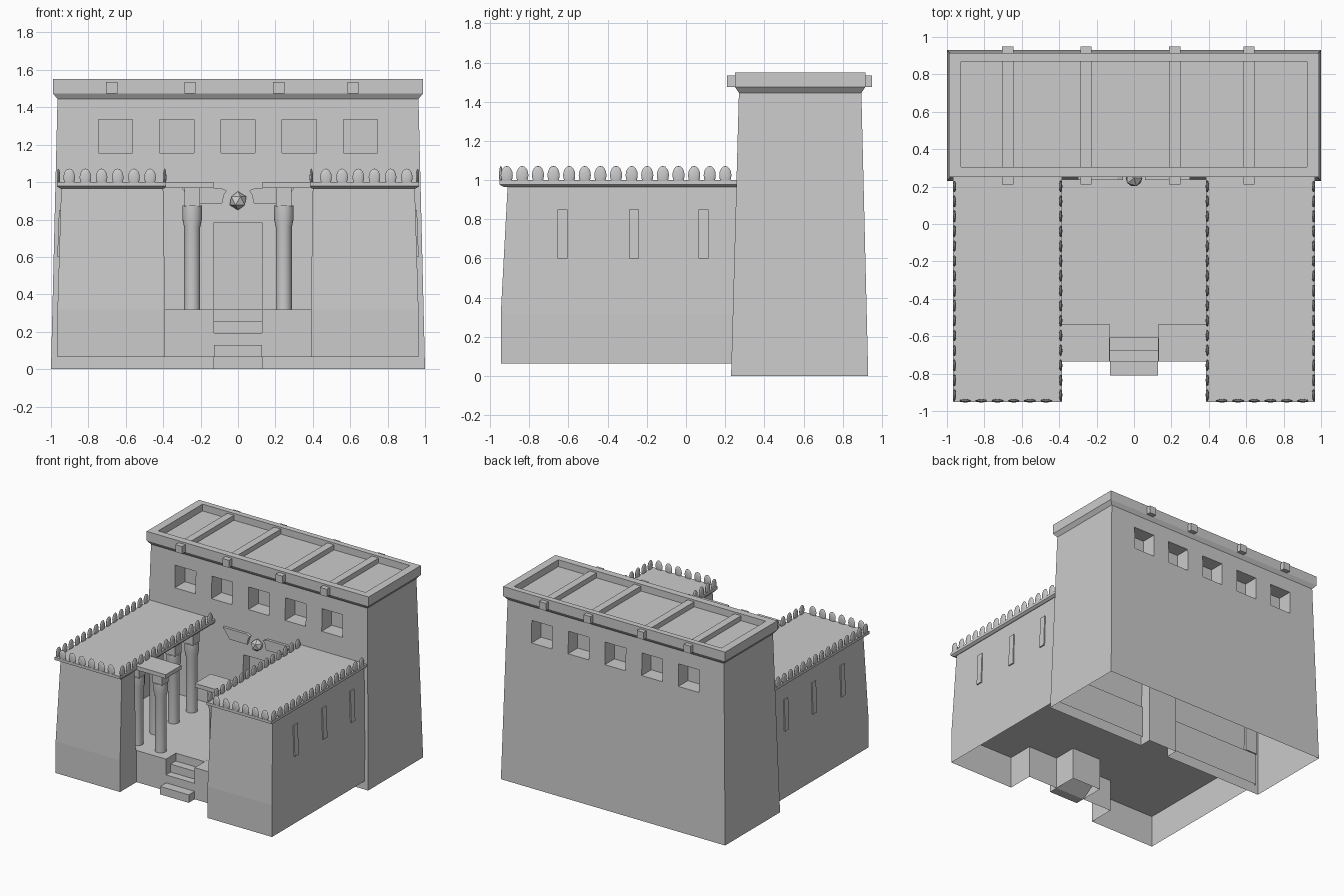
import bpy, bmesh, math
from mathutils import Matrix

if "Cube" in bpy.data.objects:
    bpy.data.objects.remove(bpy.data.objects["Cube"])


def finish(name, bm, smooth=False):
    bmesh.ops.recalc_face_normals(bm, faces=bm.faces)
    me = bpy.data.meshes.new(name)
    bm.to_mesh(me)
    bm.free()
    ob = bpy.data.objects.new(name, me)
    bpy.context.collection.objects.link(ob)
    if smooth:
        bpy.ops.object.select_all(action='DESELECT')
        ob.select_set(True)
        bpy.context.view_layer.objects.active = ob
        bpy.ops.object.shade_smooth_by_angle(angle=math.radians(40))
    return ob


def add_loft(bm, rings):
    """Rectangular rings (x0, x1, y0, y1, z), capped at both ends."""
    loops = [[bm.verts.new(p) for p in ((a, c, z), (b, c, z), (b, d, z), (a, d, z))]
             for a, b, c, d, z in rings]
    for lo, hi in zip(loops, loops[1:]):
        for i in range(4):
            j = (i + 1) % 4
            bm.faces.new((lo[i], lo[j], hi[j], hi[i]))
    bm.faces.new(loops[0][::-1])
    bm.faces.new(loops[-1])


def loft(name, rings, s=1):
    bm = bmesh.new()
    add_loft(bm, [(s * a, s * b, c, d, z) for a, b, c, d, z in rings])
    return finish(name, bm)


def box(name, x0, x1, y0, y1, z0, z1, s=1):
    return loft(name, [(x0, x1, y0, y1, z0), (x0, x1, y0, y1, z1)], s)


def prism(name, pts, axis_map, d):
    """Extrude a 2D outline; axis_map turns (u, v, w) into xyz."""
    bm = bmesh.new()
    f = bm.faces.new([bm.verts.new(axis_map(u, v, d[0])) for u, v in pts])
    r = bmesh.ops.extrude_face_region(bm, geom=[f])
    delta = [b - a for a, b in zip(axis_map(0, 0, d[0]), axis_map(0, 0, d[1]))]
    bmesh.ops.translate(bm, vec=delta, verts=[g for g in r['geom'] if isinstance(g, bmesh.types.BMVert)])
    return finish(name, bm)


def open_bottom(ob, z):
    bm = bmesh.new()
    bm.from_mesh(ob.data)
    low = [f for f in bm.faces if all(abs(v.co.z - z) < 1e-3 for v in f.verts)]
    bmesh.ops.delete(bm, geom=low, context='FACES')
    bm.to_mesh(ob.data)
    bm.free()


# Tall rear hall with flared cornice and sunken roof
hall = loft('rear_hall', [
    (-1, 1, .23, .93, 0), (-.965, .965, .27, .895, 1.445),
    (-.99, .99, .25, .915, 1.475), (-.99, .99, .25, .915, 1.55),
    (-.925, .925, .305, .87, 1.55), (-.925, .925, .305, .87, 1.495)])

# Window recesses front and back, and the doorway
bm = bmesh.new()
for x in (-.655, -.328, 0, .328, .655):
    for y0, y1 in ((.1, .39), (.78, 1.05)):
        add_loft(bm, [(x - .092, x + .092, y0, y1, z) for z in (1.155, 1.335)])
add_loft(bm, [(-.128, .128, .1, .33, z) for z in (-.05, .785)])
cutter = finish('opening_cutter', bm)
cutter.hide_render = True
mod = hall.modifiers.new('openings', 'BOOLEAN')
mod.operation = 'DIFFERENCE'
mod.object = cutter
mod.solver = 'EXACT'
bpy.context.view_layer.objects.active = hall
hall.select_set(True)
bpy.ops.object.modifier_apply(modifier=mod.name)
bpy.data.objects.remove(cutter)
open_bottom(hall, 0)

# Roof beams poking through the cornice
for x in (-.675, -.257, .218, .615):
    box('roof_beam', x - .03, x + .03, .21, .95, 1.475, 1.535)

# Podium with a notch for the court front and a slot for the stairs
half = [(.128, -.545), (.128, -.735), (.39, -.735), (.39, -.945), (.965, -.945), (.965, .25)]
outline = half + [(-x, y) for x, y in reversed(half)]
podium = prism('podium', outline, lambda u, v, w: (u, v, w), (.065, .32))
open_bottom(podium, .065)

# Stairs
steps = [(-.81, .065)]
for i, y in enumerate((-.81, -.735, -.675, -.61)):
    z = .065 + .064 * (i + 1)
    steps += [(y, z), ((-.735, -.675, -.61, -.545)[i], z)]
steps += [(-.545, .19), (-.735, .065)]
prism('stairs', steps, lambda u, v, w: (w, u, v), (-.128, .128))


def column(x, y):
    prof = [(.043, .32), (.043, .76), (.053, .805), (.053, .875), (0, .875)]
    bm = bmesh.new()
    n = 20
    rings = [[bm.verts.new((x + r * math.cos(2 * math.pi * k / n),
                            y + r * math.sin(2 * math.pi * k / n), z)) for k in range(n)]
             for r, z in prof[:-1]]
    for lo, hi in zip(rings, rings[1:]):
        for k in range(n):
            bm.faces.new((lo[k], lo[(k + 1) % n], hi[(k + 1) % n], hi[k]))
    bm.faces.new(rings[-1])
    finish('column', bm, True)
    box('column_block', x - .042, x + .042, y - .042, y + .042, .87, .975)


def add_merlon(bm, x, y, along_x):
    sx, sy = (.031, .009) if along_x else (.009, .031)
    bmesh.ops.create_uvsphere(bm, u_segments=12, v_segments=8, radius=1,
                              matrix=Matrix.Translation((x, y, 1.025)) @ Matrix.Diagonal((sx, sy, .047, 1)))


for s in (-1, 1):
    # Side wing: front pier, outer wall and roof
    loft('wing_front_pier', [(.39, .965, -.945, -.745, .32), (.40, .945, -.91, -.745, .975)], s)
    loft('wing_outer_wall', [(.86, .965, -.75, .26, .32), (.86, .945, -.75, .26, .975)], s)
    loft('wing_roof', [(.395, .95, -.93, .265, .965), (.385, .968, -.953, .265, .978),
                       (.385, .968, -.953, .265, 1.0)], s)
    # Slit panels on the outer wall
    for y in (-.63, -.265, .09):
        loft('slit_panel', [(.94, .966, y - .025, y + .025, .6), (.93, .957, y - .025, y + .025, .85)], s)
    # Rounded merlons around the roof edge
    bm = bmesh.new()
    for i in range(15):
        for x in (.392, .96):
            add_merlon(bm, s * x, -.915 + i * .0797, False)
    for i in range(6):
        add_merlon(bm, s * (.47 + i * .0865), -.945, True)
    finish('merlons', bm, True)
    # Colonnade of the gallery, and the gate column with its slab
    for y in (-.63, -.4, -.17, .06):
        column(s * .455, y)
    column(s * .245, -.635)
    box('gate_slab', .13, .40, -.735, -.535, .968, 1.0, s)
    # Spread wing relief above the door
    prism('wing_relief', [(s * x, z) for x, z in
          ((.06, .955), (.09, .968), (.30, .968), (.24, .885), (.085, .885), (.075, .93))],
          lambda u, v, w: (u, w, v), (.235, .275))

# Disc ball between the wing reliefs
bm = bmesh.new()
bmesh.ops.create_icosphere(bm, subdivisions=1, radius=.05, matrix=Matrix.Translation((0, .245, .9)))
finish('door_orb', bm)
